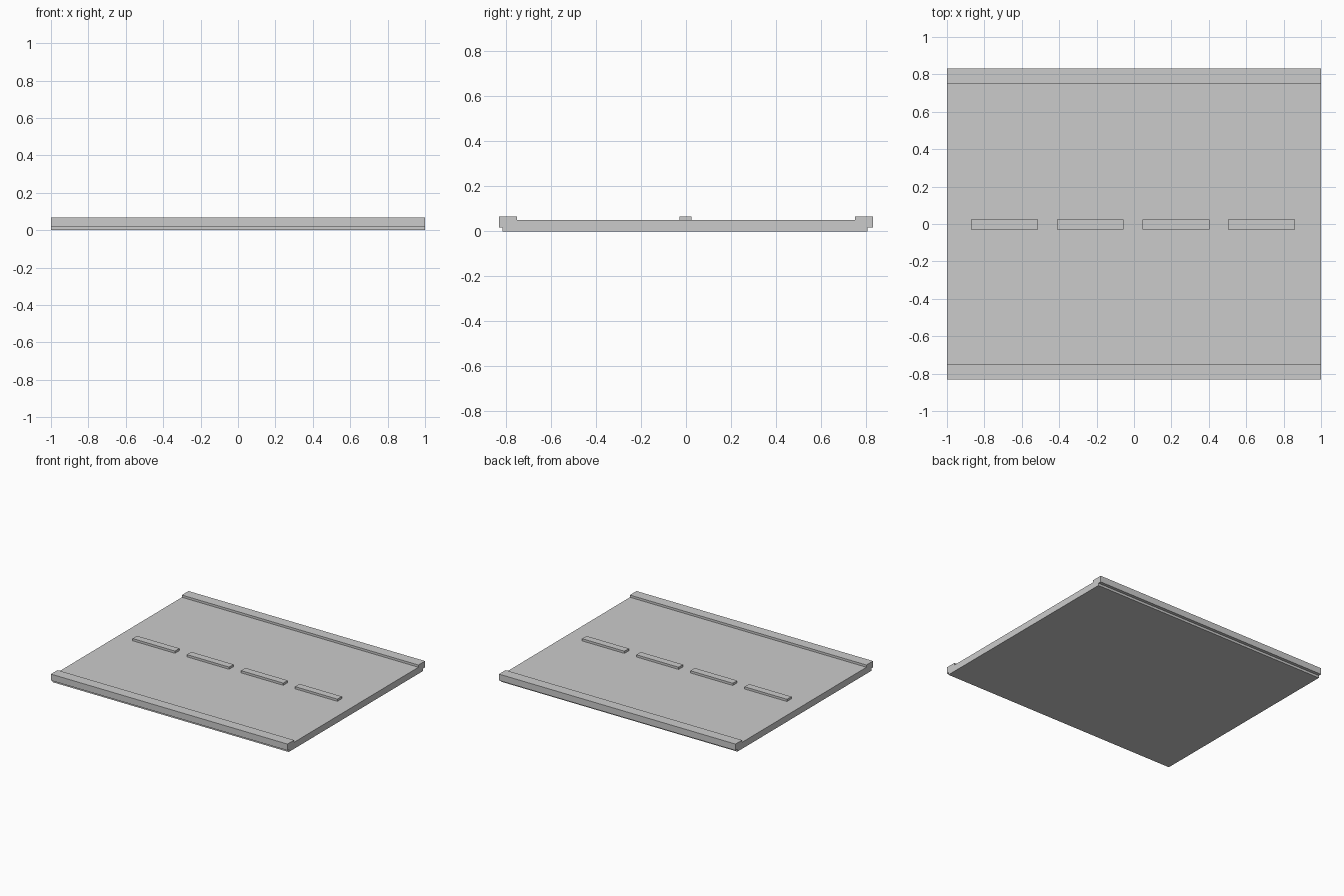
import bpy
import bmesh
from mathutils import Matrix, Vector

if "Cube" in bpy.data.objects:
    bpy.data.objects.remove(bpy.data.objects["Cube"])

LENGTH = 2.0
ROAD_Z, TOP_Z, LIP_Z = 0.05, 0.067, 0.018


def add_object(name, bm):
    bmesh.ops.recalc_face_normals(bm, faces=bm.faces)
    mesh = bpy.data.meshes.new(name)
    bm.to_mesh(mesh)
    bm.free()
    obj = bpy.data.objects.new(name, mesh)
    bpy.context.collection.objects.link(obj)
    return obj


# Road deck: one cross-section with raised, overhanging kerbs, extruded along x
profile = [
    (-0.815, 0), (0.807, 0), (0.807, LIP_Z), (0.831, LIP_Z),
    (0.831, TOP_Z), (0.751, TOP_Z), (0.751, ROAD_Z), (-0.751, ROAD_Z),
    (-0.751, TOP_Z), (-0.831, TOP_Z), (-0.831, LIP_Z), (-0.815, LIP_Z),
]
bm = bmesh.new()
end = bm.faces.new([bm.verts.new((-LENGTH / 2, y, z)) for y, z in profile])
side = bmesh.ops.extrude_face_region(bm, geom=[end], use_keep_orig=True)
moved = [g for g in side["geom"] if isinstance(g, bmesh.types.BMVert)]
bmesh.ops.translate(bm, verts=moved, vec=(LENGTH, 0, 0))
add_object("road_deck_with_kerbs", bm)

# Raised centre-line dashes
for i in range(4):
    bm = bmesh.new()
    size = Matrix.Diagonal((0.358, 0.054, TOP_Z - ROAD_Z, 1))
    bmesh.ops.create_cube(bm, size=1, matrix=size)
    dash = add_object(f"lane_dash_{i + 1}", bm)
    dash.location = Vector((-0.692 + i * 0.458, -0.002, (ROAD_Z + TOP_Z) / 2))
